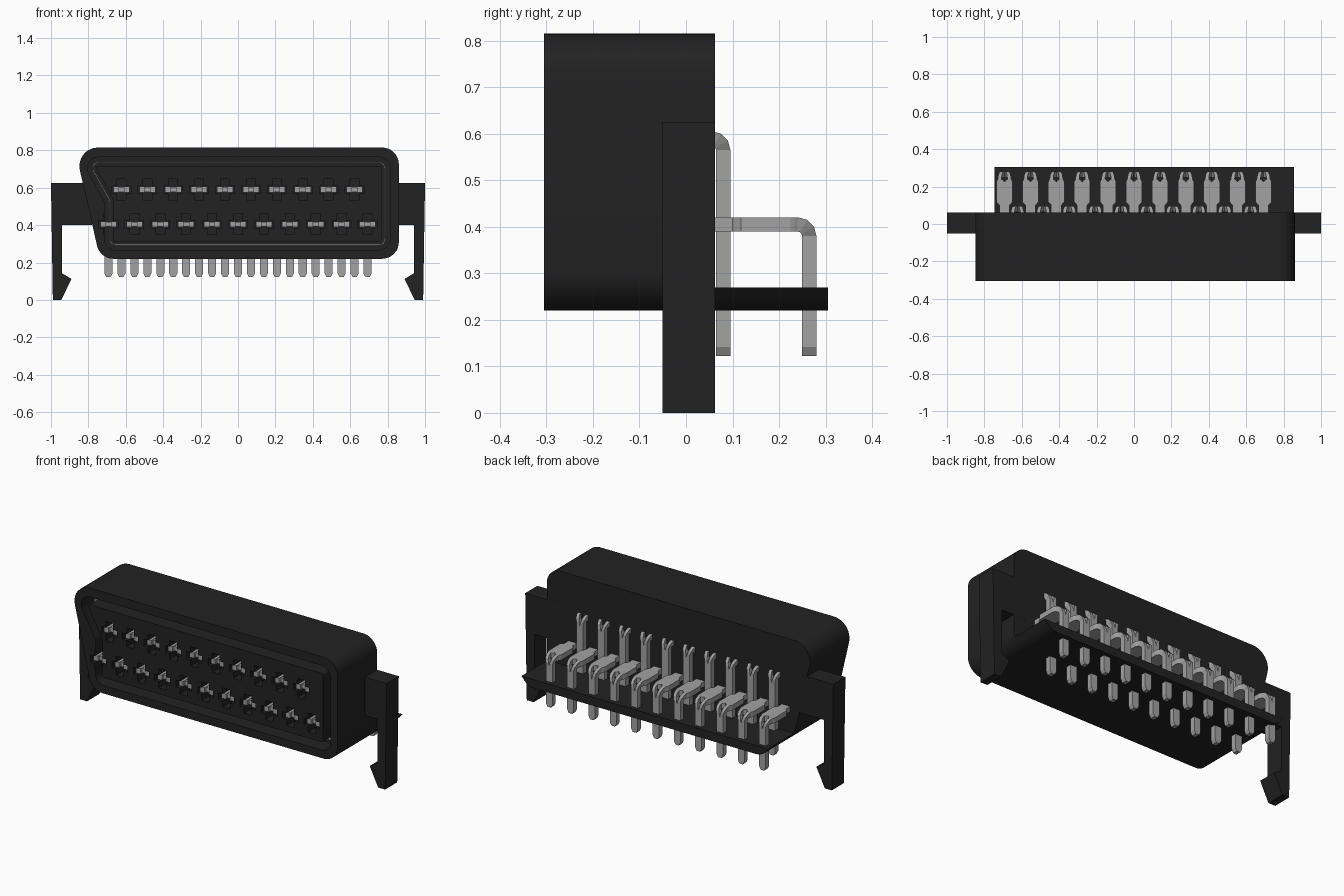
import bpy, bmesh, math
from mathutils import Vector

cube = bpy.data.objects.get("Cube")
if cube:
    bpy.data.objects.remove(cube, do_unlink=True)


def material(name, rgb, rough):
    m = bpy.data.materials.new(name)
    m.use_nodes = True
    m.diffuse_color = (*rgb, 1)
    b = m.node_tree.nodes["Principled BSDF"]
    b.inputs["Base Color"].default_value = (*rgb, 1)
    b.inputs["Roughness"].default_value = rough
    return m


BLACK = material("black plastic", (0.016, 0.016, 0.016), 0.6)
METAL = material("grey metal", (0.36, 0.36, 0.36), 0.5)


def finish(name, bm, mat, smooth=False):
    bmesh.ops.recalc_face_normals(bm, faces=bm.faces)
    me = bpy.data.meshes.new(name)
    bm.to_mesh(me)
    bm.free()
    me.materials.append(mat)
    ob = bpy.data.objects.new(name, me)
    bpy.context.collection.objects.link(ob)
    if smooth:
        smooth_edges(ob)
    return ob


def smooth_edges(ob):
    bpy.ops.object.select_all(action="DESELECT")
    ob.select_set(True)
    bpy.context.view_layer.objects.active = ob
    bpy.ops.object.shade_smooth_by_angle(angle=math.radians(30))


def loft(bm, rings, closed=False):
    """Skin a row of vertex rings; cap the ends unless closed."""
    vs = [[bm.verts.new(p) for p in r] for r in rings]
    n = len(vs[0])
    pairs = list(zip(vs, vs[1:])) + ([(vs[-1], vs[0])] if closed else [])
    for a, b in pairs:
        for i in range(n):
            j = (i + 1) % n
            bm.faces.new((a[i], a[j], b[j], b[i]))
    if not closed:
        bm.faces.new(vs[0])
        bm.faces.new(vs[-1])


def prism(bm, pts, y0, y1):
    loft(bm, [[(x, y, z) for x, z in pts] for y in (y0, y1)])


def rounded(pts, radii, seg=8):
    """Round each corner of an x-z polygon with its own radius."""
    out = []
    for i, (p, r) in enumerate(zip(pts, radii)):
        p = Vector(p)
        a = (Vector(pts[i - 1]) - p).normalized()
        b = (Vector(pts[(i + 1) % len(pts)]) - p).normalized()
        half = a.angle(b) / 2
        c = p + (a + b).normalized() * (r / math.sin(half))
        start = p + a * (r / math.tan(half)) - c
        sweep = math.pi - 2 * half
        s = 1 if a.x * b.y - a.y * b.x < 0 else -1
        for k in range(seg + 1):
            t = s * sweep * k / seg
            out.append((c.x + start.x * math.cos(t) - start.y * math.sin(t),
                        c.y + start.x * math.sin(t) + start.y * math.cos(t)))
    return out


def offset(pts, d):
    """Move every edge of a clockwise polygon outward by d."""
    out = []
    for i, p in enumerate(pts):
        p = Vector(p)
        e1 = (p - Vector(pts[i - 1])).normalized()
        e2 = (Vector(pts[(i + 1) % len(pts)]) - p).normalized()
        n1, n2 = Vector((-e1.y, e1.x)), Vector((-e2.y, e2.x))
        out.append(tuple(p + (n1 + n2) * (d / (1 + n1.dot(n2)))))
    return out


# Outlines: housing shell and the five-sided shield inside it
HOUSING = [(-0.874, 0.815), (0.86, 0.815), (0.86, 0.22), (-0.738, 0.22), (-0.802, 0.505)]
SHIELD = [(-0.797, 0.735), (0.785, 0.735), (0.785, 0.295), (-0.685, 0.295), (-0.685, 0.53)]
FRONT, BACK, FLOOR = -0.305, 0.062, -0.2
PITCH = 0.1385
ROWS = [("upper", 10, 0.59, 0.08), ("lower", 11, 0.405, 0.265)]
outer = rounded(HOUSING, [0.1, 0.09, 0.09, 0.09, 0.01])


def shield_ring(d, y):
    radii = [0.03 + d] * 4 + [max(0.03 - d, 0.004)]
    return [(x, y, z) for x, z in rounded(offset(SHIELD, d), radii)]


# Housing with a deep groove around the contact block
bm = bmesh.new()
loft(bm, [[(x, BACK, z) for x, z in outer], [(x, FRONT, z) for x, z in outer],
          shield_ring(0.028, FRONT), shield_ring(0.028, FLOOR),
          shield_ring(-0.018, FLOOR), shield_ring(-0.018, FRONT)])
housing = finish("housing", bm, BLACK)

# Cross-shaped contact sockets cut into the front
bm = bmesh.new()
for _, count, z, _ in ROWS:
    for i in range(count):
        x = (i - (count - 1) / 2) * PITCH
        a, b, c, d = 0.024, 0.05, 0.02, 0.056
        cross = [(-a, d), (a, d), (a, c), (b, c), (b, -c), (a, -c),
                 (a, -d), (-a, -d), (-a, -c), (-b, -c), (-b, c), (-a, c)]
        prism(bm, [(x + u, z + v) for u, v in cross], FRONT - 0.05, -0.22)
cutter = finish("socket_cutter", bm, BLACK)
cutter.hide_render = True
mod = housing.modifiers.new("sockets", "BOOLEAN")
mod.operation, mod.solver, mod.object = "DIFFERENCE", "EXACT", cutter
bpy.context.view_layer.objects.active = housing
bpy.ops.object.modifier_apply(modifier=mod.name)
bpy.data.objects.remove(cutter, do_unlink=True)
smooth_edges(housing)

# Thin metal shield deep in the groove
bm = bmesh.new()
loft(bm, [shield_ring(0.003, -0.225), shield_ring(-0.003, -0.225),
          shield_ring(-0.003, FLOOR + 0.005), shield_ring(0.003, FLOOR + 0.005)], closed=True)
finish("metal_shield", bm, METAL, True)

# Rear shelf: the bottom slice of the housing outline carried backward
TOP = 0.27
bm = bmesh.new()
low = [p for p in outer if p[1] < TOP]
low = [(0.855, TOP)] + low + [(-0.745, TOP)]
prism(bm, low, BACK - 0.01, 0.305)
finish("rear_shelf", bm, BLACK, True)

# Side ears with hooked snap legs
ear = [(0.78, 0.625), (1.0, 0.625), (0.99, 0.0), (0.945, 0.0), (0.89, 0.112),
       (0.94, 0.142), (0.94, 0.4), (0.78, 0.4)]
for side, s in (("left", 1), ("right", -1)):
    bm = bmesh.new()
    prism(bm, [(s * x, z) for x, z in ear], -0.05, 0.0625)
    finish(side + "_snap_leg", bm, BLACK)


# Contacts: forked blade in the socket, rear arm, forked bend and solder leg
def contact(bm, x, zc, yl):
    R, T = 0.025, 0.0155
    path = [(-0.29, zc, 0, 0.014, 0.043), (-0.1, zc, 0, 0.014, 0.043)]
    if yl > 0.1:
        path += [(-0.09, zc, 0, 0, 0.027), (0.1, zc, 0, 0, 0.027),
                 (0.118, zc, 0, 0, 0.043), (yl - 0.04, zc, 0, 0, 0.043),
                 (yl - 0.032, zc, 0, 0.006, 0.04)]
    for deg, inner, wide in ((0, 0.016, 0.036), (30, 0.014, 0.033), (60, 0.01, 0.028),
                             (90, 0.004, 0.0215)):
        t = math.radians(deg)
        path.append((yl - R + R * math.sin(t), zc - R + R * math.cos(t), t, inner, wide))
    q = math.pi / 2
    path += [(yl, zc - R - 0.02, q, 0, 0.0215), (yl, 0.142, q, 0, 0.0215),
             (yl, 0.122, q, 0, 0.011)]
    for s in (1, -1):
        rings = []
        for y, z, t, inner, wide in path:
            dy, dz = T * math.sin(t), T * math.cos(t)
            rings.append([(x + s * inner, y + dy, z + dz), (x + s * wide, y + dy, z + dz),
                          (x + s * wide, y - dy, z - dz), (x + s * inner, y - dy, z - dz)])
        loft(bm, rings)
    # recessed tongue between the two blades
    prism(bm, [(x + u * 0.014, zc + v * 0.013) for u, v in ((-1, -1), (1, -1), (1, 1), (-1, 1))],
          -0.275, -0.1)


for row, count, z, leg_y in ROWS:
    bm = bmesh.new()
    for i in range(count):
        contact(bm, (i - (count - 1) / 2) * PITCH, z, leg_y)
    finish(row + "_contacts", bm, METAL)
